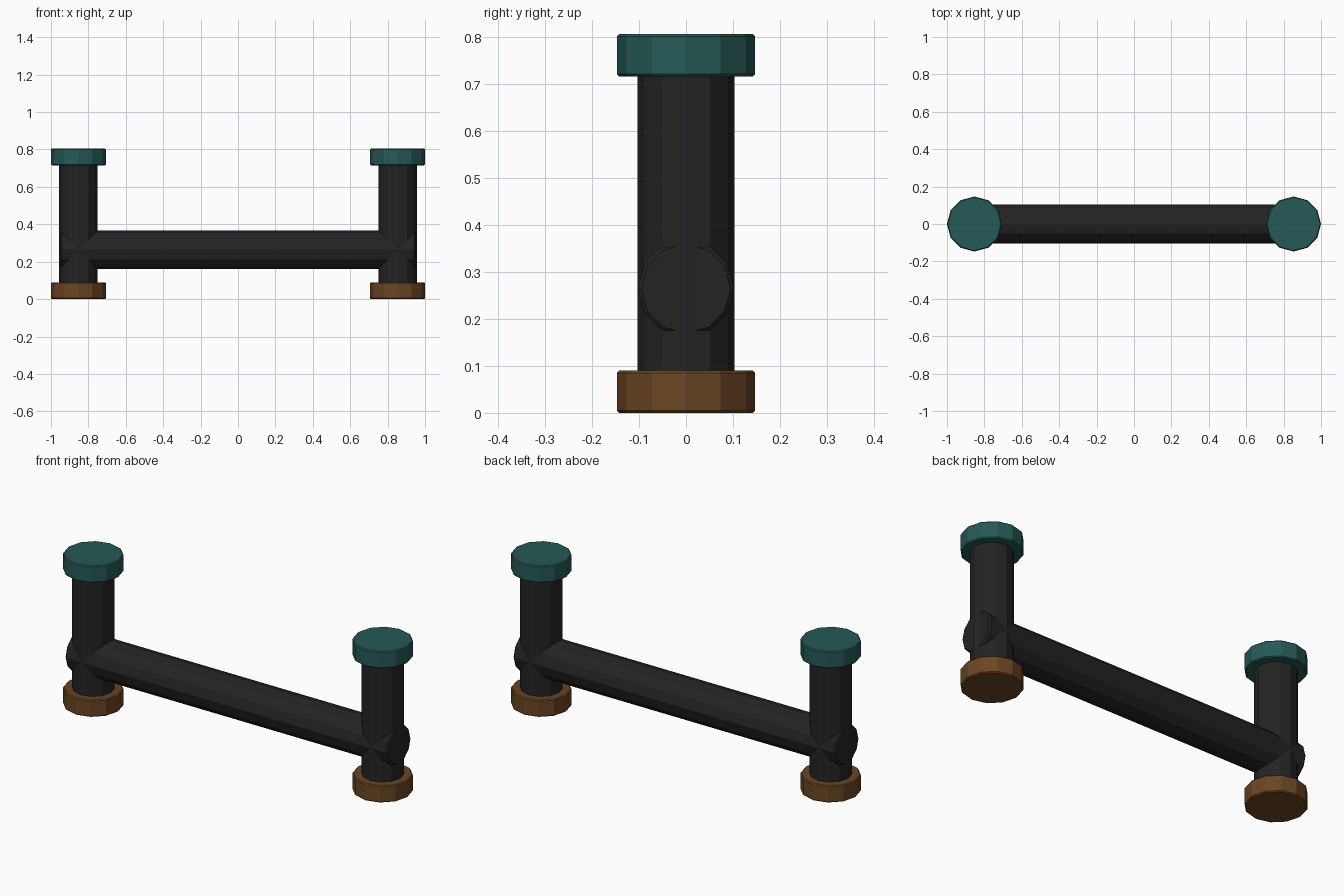
import bpy, math

if "Cube" in bpy.data.objects:
    bpy.data.objects.remove(bpy.data.objects["Cube"])

SIDES = 12
POST_X = 0.853      # distance of each post from the centre
PIPE_R = 0.103
CAP_R = 0.147
BAR_Z = 0.264


def material(name, color):
    m = bpy.data.materials.new(name)
    m.diffuse_color = (*color, 1.0)
    m.use_nodes = True
    m.node_tree.nodes["Principled BSDF"].inputs["Base Color"].default_value = m.diffuse_color
    return m


dark = material("charcoal", (0.017, 0.017, 0.017))
teal = material("deep_teal", (0.018, 0.102, 0.093))
brown = material("wood_brown", (0.145, 0.060, 0.016))


def cylinder(name, radius, length, location, mat, bevel, rotation=(0, 0, 0)):
    """Flat-shaded cylinder whose end rims are slightly bevelled."""
    bpy.ops.mesh.primitive_cylinder_add(
        vertices=SIDES, radius=radius, depth=length,
        location=location, rotation=rotation)
    obj = bpy.context.object
    obj.name = name
    obj.data.materials.append(mat)
    mod = obj.modifiers.new("rim_bevel", 'BEVEL')
    mod.width = bevel
    mod.segments = 1
    mod.limit_method = 'ANGLE'
    mod.angle_limit = math.radians(40)
    return obj


# Horizontal bar running through both posts
cylinder("cross_bar", PIPE_R, 1.9, (0, 0, BAR_Z), dark, 0.008,
         (0, math.pi / 2, 0))

# Upright posts with a foot below and a cap above
for side, x in (("left", -POST_X), ("right", POST_X)):
    cylinder(side + "_post", PIPE_R, 0.72, (x, 0, 0.4025), dark, 0.008)
    cylinder(side + "_foot", CAP_R, 0.09, (x, 0, 0.045), brown, 0.005)
    cylinder(side + "_cap", CAP_R, 0.09, (x, 0, 0.76), teal, 0.005)
